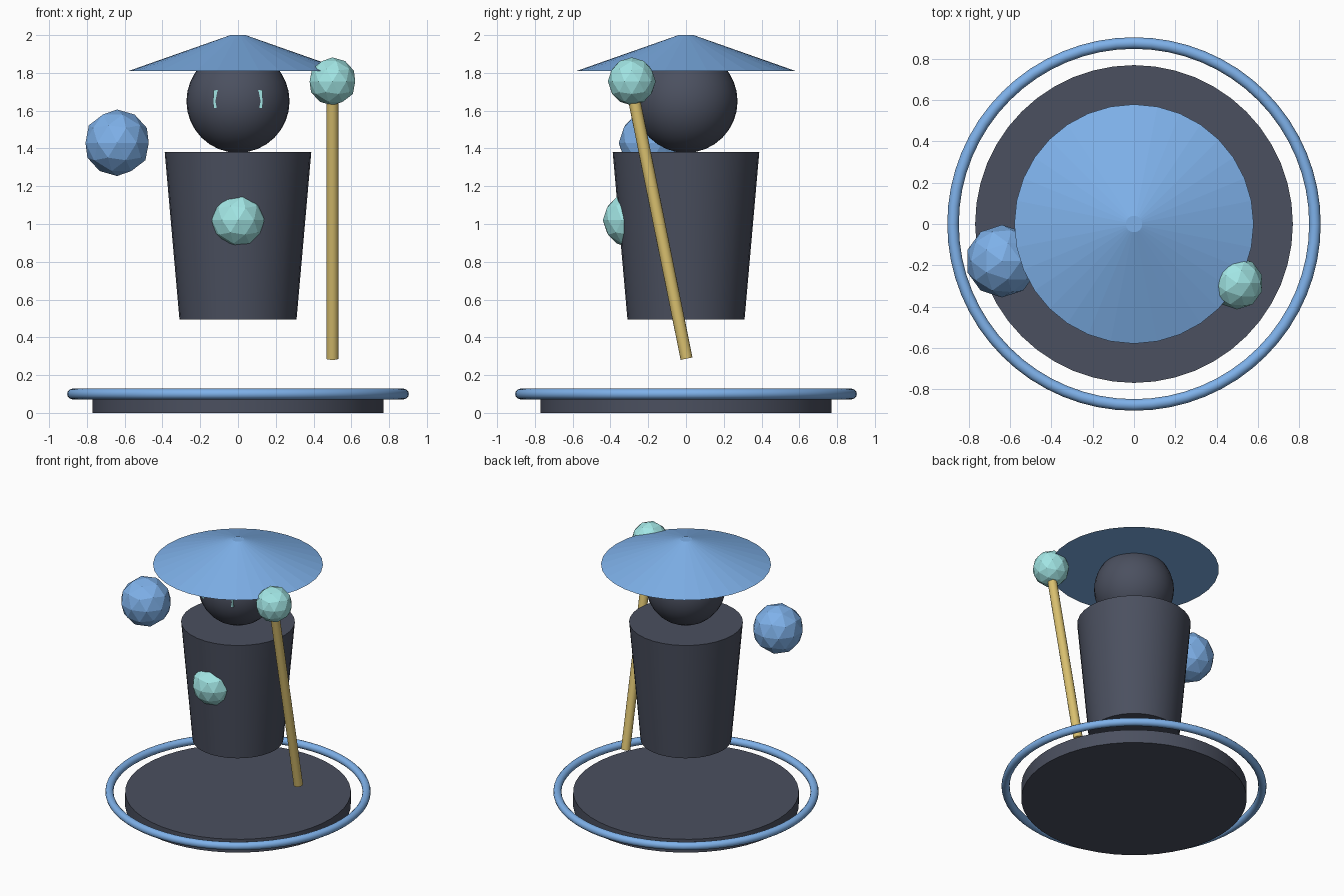
import bpy
import math
from mathutils import Vector

if "Cube" in bpy.data.objects:
    bpy.data.objects.remove(bpy.data.objects["Cube"])


def material(name, rgb):
    m = bpy.data.materials.new(name)
    m.diffuse_color = (*rgb, 1)
    m.use_nodes = True
    m.node_tree.nodes["Principled BSDF"].inputs["Base Color"].default_value = m.diffuse_color
    return m


DARK = material("dark_slate", (0.07, 0.08, 0.115))
BLUE = material("blue", (0.21, 0.44, 0.82))
TEAL = material("teal", (0.36, 0.79, 0.78))
GOLD = material("gold", (0.70, 0.53, 0.16))


def finish(name, mat, smooth=False):
    ob = bpy.context.object
    ob.name = name
    ob.data.materials.append(mat)
    if smooth:
        bpy.ops.object.shade_smooth_by_angle(angle=math.radians(35))
    return ob


def frustum(name, mat, r1, r2, z1, z2, sides, smooth=False):
    bpy.ops.mesh.primitive_cone_add(vertices=sides, radius1=r1, radius2=r2,
                                    depth=z2 - z1, location=(0, 0, (z1 + z2) / 2))
    return finish(name, mat, smooth)


def orb(name, mat, r, loc):
    bpy.ops.mesh.primitive_ico_sphere_add(subdivisions=2, radius=r, location=loc)
    return finish(name, mat)


# Base disc and the ring floating around it
frustum("base", DARK, 0.77, 0.77, 0, 0.1, 48, True)
bpy.ops.mesh.primitive_torus_add(major_radius=0.877, minor_radius=0.028,
                                 major_segments=64, minor_segments=12,
                                 location=(0, 0, 0.1))
finish("base_ring", BLUE, True)

# Body, head and conical hat
frustum("body", DARK, 0.31, 0.388, 0.495, 1.38, 32, True)
bpy.ops.mesh.primitive_uv_sphere_add(segments=32, ring_count=16, radius=0.273,
                                     location=(0, 0, 1.65))
finish("head", DARK, True)
frustum("hat", BLUE, 0.58, 0.04, 1.81, 2.0, 32)

# Eyes: small blocks almost sunk into the head
for side, sx in (("left", -1), ("right", 1)):
    bpy.ops.mesh.primitive_cube_add(size=1, location=(sx * 0.1, -0.23, 1.662))
    eye = bpy.context.object
    eye.scale = (0.06, 0.028, 0.095)
    finish("eye_" + side, TEAL)

# Faceted orbs
orb("chest_orb", TEAL, 0.145, (0, -0.295, 1.02))
orb("floating_orb", BLUE, 0.176, (-0.64, -0.18, 1.43))
orb("staff_orb", TEAL, 0.127, (0.5, -0.287, 1.755))

# Leaning staff
low, high = Vector((0.5, 0.003, 0.287)), Vector((0.5, -0.28, 1.685))
axis = high - low
bpy.ops.mesh.primitive_cylinder_add(vertices=16, radius=0.032, depth=axis.length,
                                    location=(low + high) / 2,
                                    rotation=axis.to_track_quat('Z', 'Y').to_euler())
finish("staff", GOLD, True)
